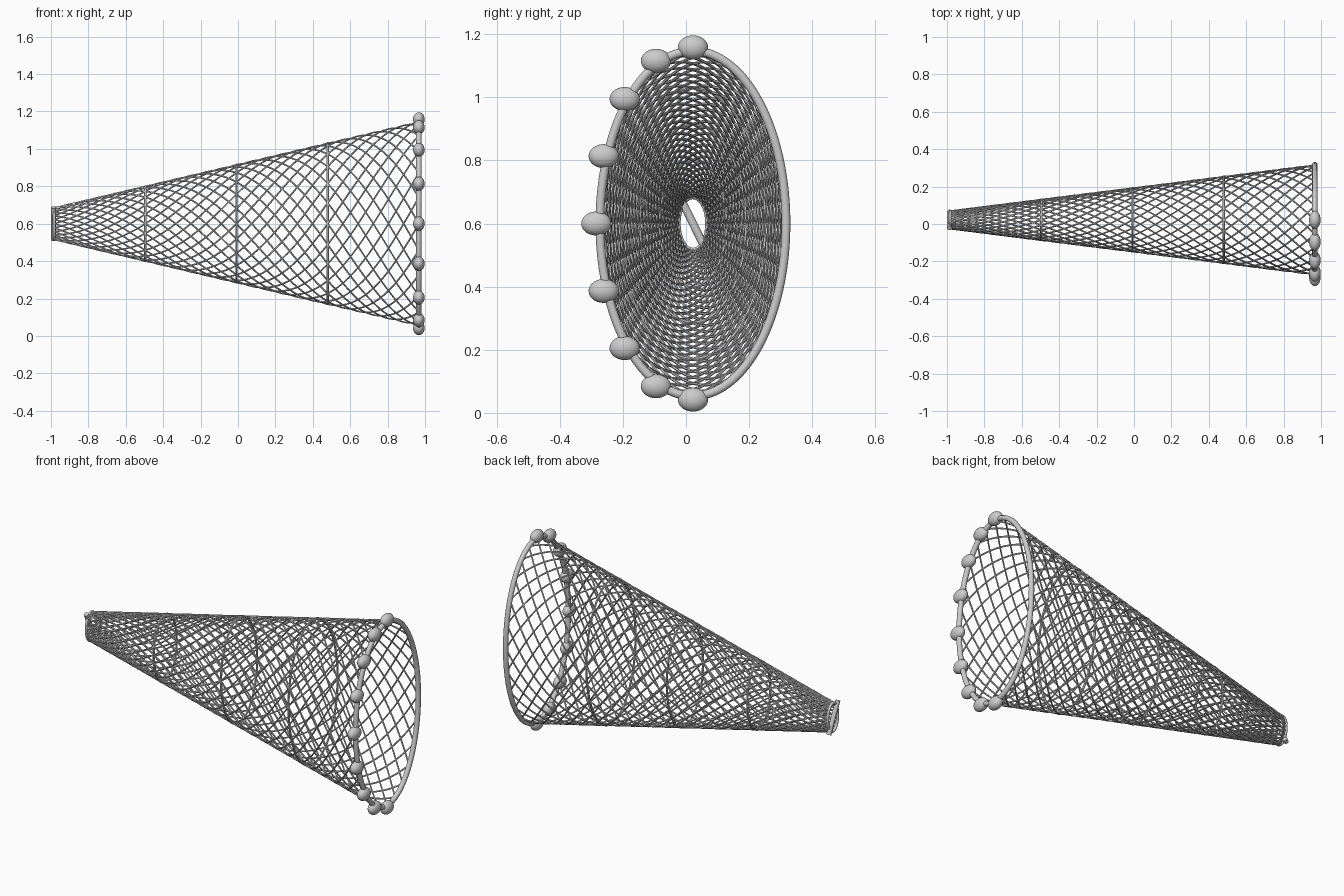
import bpy
from math import sin, cos, pi, radians

if "Cube" in bpy.data.objects:
    bpy.data.objects.remove(bpy.data.objects["Cube"])

CY, CZ = 0.022, 0.60            # cone axis
X0, X1 = -0.983, 0.967          # narrow end, mouth
STRANDS, TWIST = 24, 2 * pi     # strands per direction, twist over the length

grey = bpy.data.materials.new("light grey")
grey.diffuse_color = (0.6, 0.6, 0.6, 1)
grey.use_nodes = True
grey.node_tree.nodes["Principled BSDF"].inputs["Base Color"].default_value = grey.diffuse_color


def cone_point(t, a, grow=0.0):
    """Point on the elliptical cone: t runs along it, a is the angle around it."""
    ry = 0.047 + 0.246 * t + grow
    rz = 0.085 + 0.460 * t + grow
    return (X0 + (X1 - X0) * t, CY + ry * cos(a), CZ + rz * sin(a))


def tubes(name, paths, radius, cyclic=False, resolution=1):
    """Round tubes along point paths, converted to one mesh."""
    cu = bpy.data.curves.new(name, 'CURVE')
    cu.dimensions = '3D'
    cu.bevel_depth = radius
    cu.bevel_resolution = resolution
    cu.use_fill_caps = not cyclic
    for pts in paths:
        sp = cu.splines.new('POLY')
        sp.points.add(len(pts) - 1)
        for p, co in zip(sp.points, pts):
            p.co = (*co, 1)
        sp.use_cyclic_u = cyclic
    ob = bpy.data.objects.new(name, cu)
    bpy.context.collection.objects.link(ob)
    cu.materials.append(grey)
    finish(ob, convert=True)


def finish(ob, convert=False):
    bpy.ops.object.select_all(action='DESELECT')
    ob.select_set(True)
    bpy.context.view_layer.objects.active = ob
    if convert:
        bpy.ops.object.convert(target='MESH')
    bpy.ops.object.shade_smooth_by_angle(angle=radians(50))


def hoop(name, t, radius, n=64, resolution=1, grow=0.0):
    ring = [cone_point(t, 2 * pi * i / n, grow) for i in range(n)]
    tubes(name, [ring], radius, True, resolution)


# Net: two sets of crossing helical strands
STEPS = 72
for name, way in (("net_strands_left", 1), ("net_strands_right", -1)):
    paths = [[cone_point(i / STEPS, 2 * pi * k / STRANDS + way * TWIST * i / STEPS)
              for i in range(STEPS + 1)] for k in range(STRANDS)]
    tubes(name, paths, 0.0046)

# Hoops along the net, mouth rim and narrow end rim
for k in (1, 2, 3):
    hoop(f"net_hoop_{k}", k / 4, 0.0065)
hoop("mouth_rim", 1.0, 0.0145, 96, 3, 0.002)
hoop("end_rim", 0.0, 0.008, 48, 2)

# Closing bar across the narrow end
tubes("closing_bar", [[(-0.987, CY - 0.043, CZ + 0.087),
                       (-0.987, CY + 0.043, CZ - 0.087)]], 0.0135, resolution=3)

# Floats around the front half of the mouth
for k in range(9):
    a = pi / 2 + k * pi / 8
    loc = cone_point(1.0, a, 0.013)
    bpy.ops.mesh.primitive_uv_sphere_add(segments=24, ring_count=14, radius=1, location=loc)
    ob = bpy.context.object
    ob.name = f"float_{k + 1}"
    ob.scale = (0.031, 0.048, 0.038)
    ob.data.materials.append(grey)
    finish(ob)
